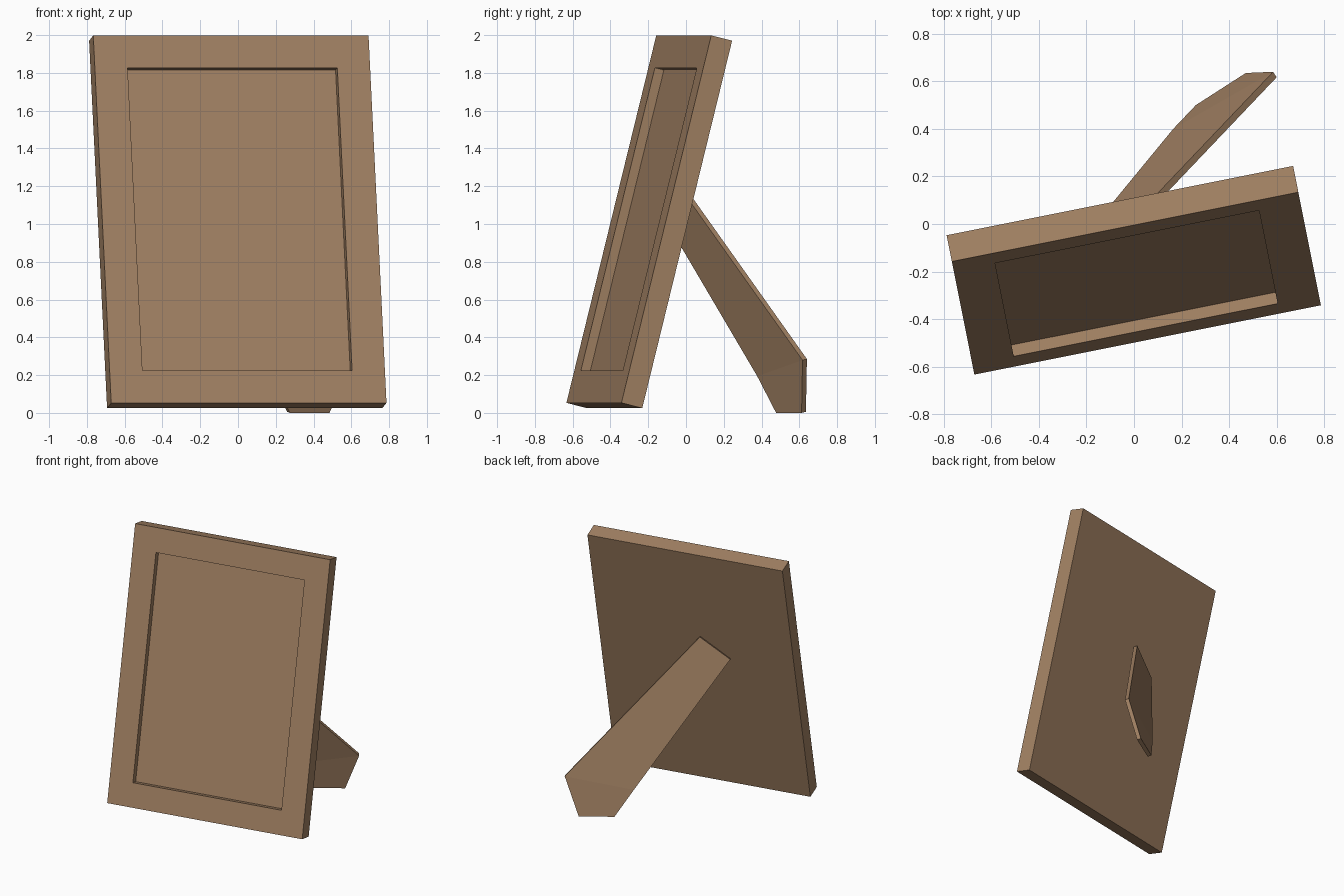
import bpy, bmesh
from math import radians
from mathutils import Vector, Matrix

if "Cube" in bpy.data.objects:
    bpy.data.objects.remove(bpy.data.objects["Cube"])

wood = bpy.data.materials.new("brown_wood")
wood.diffuse_color = (0.36, 0.22, 0.125, 1)
wood.use_nodes = True
wood.node_tree.nodes["Principled BSDF"].inputs["Base Color"].default_value = wood.diffuse_color


def add_object(name, bm):
    bmesh.ops.recalc_face_normals(bm, faces=bm.faces)
    mesh = bpy.data.meshes.new(name)
    bm.to_mesh(mesh)
    bm.free()
    mesh.materials.append(wood)
    obj = bpy.data.objects.new(name, mesh)
    bpy.context.collection.objects.link(obj)
    return obj


# Picture frame: box with its origin at the front bottom edge, recessed panel
WIDTH, THICK, HEIGHT = 1.486, 0.116, 2.005
BORDER, RECESS = 0.177, 0.05
bm = bmesh.new()
bmesh.ops.create_cube(bm, size=1)
bmesh.ops.scale(bm, vec=(WIDTH, THICK, HEIGHT), verts=bm.verts)
bmesh.ops.translate(bm, vec=(0, THICK / 2, HEIGHT / 2), verts=bm.verts)
bm.normal_update()
front = min(bm.faces, key=lambda f: f.calc_center_median().y)
bmesh.ops.inset_region(bm, faces=[front], thickness=BORDER, use_even_offset=True)
panel = bmesh.ops.extrude_discrete_faces(bm, faces=[front])["faces"][0]
bmesh.ops.translate(bm, vec=(0, RECESS, 0), verts=panel.verts)
frame = add_object("picture_frame", bm)
# lean back, then turn
frame.matrix_world = (Matrix.Translation((0.0575, -0.4875, 0.053))
                      @ Matrix.Rotation(radians(11.3), 4, 'Z')
                      @ Matrix.Rotation(radians(-14), 4, 'X'))

# Easel leg: flat strut with a clipped foot, outline given on its outer face
outline = [(-0.078, -0.057, 1.268), (0.585, 0.64, 0.285), (0.47, 0.635, 0.006),
           (0.26, 0.50, 0.006), (0.165, 0.40, 0.20), (-0.279, -0.14, 1.118)]
inward = Vector((0.529, -0.824, -0.203)) * 0.028
bm = bmesh.new()
outer = [bm.verts.new(p) for p in outline]
inner = [bm.verts.new(Vector(p) + inward) for p in outline]
for side in (outer, inner):
    for quad in ((0, 1, 4, 5), (1, 2, 3, 4)):
        bm.faces.new([side[i] for i in quad])
for i in range(6):
    j = (i + 1) % 6
    bm.faces.new((outer[i], outer[j], inner[j], inner[i]))
add_object("easel_leg", bm)
